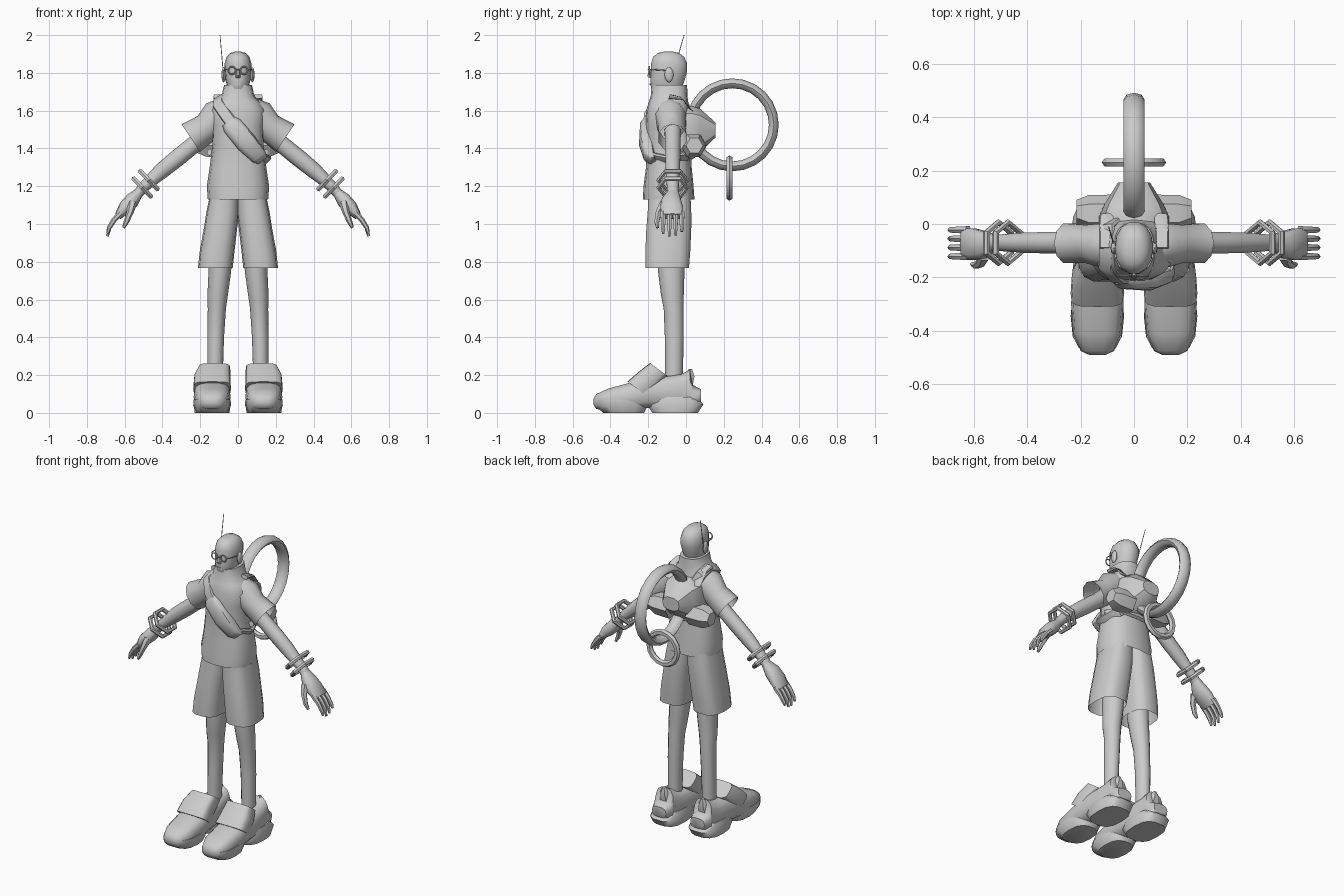
import bpy, bmesh, math
from mathutils import Vector as V

mat = bpy.data.materials.new("plain_grey")
mat.diffuse_color = (0.6, 0.6, 0.6, 1)
X, Y, Z = V((1, 0, 0)), V((0, 1, 0)), V((0, 0, 1))


def loft(name, secs, n=12, p=2.0, caps=(True, True), closed=False, angle=50):
    """Skin rings; each section is (centre, u half-axis vector, v half-axis vector)."""
    bm = bmesh.new()
    rings = []
    for c, u, v in secs:
        ring = []
        for i in range(n):
            a = 2 * math.pi * i / n
            ca, sa = math.cos(a), math.sin(a)
            cu = math.copysign(abs(ca) ** (2 / p), ca)
            sv = math.copysign(abs(sa) ** (2 / p), sa)
            ring.append(bm.verts.new(V(c) + u * cu + v * sv))
        rings.append(ring)
    m = len(rings)
    for k in range(m if closed else m - 1):
        a, b = rings[k], rings[(k + 1) % m]
        for i in range(n):
            j = (i + 1) % n
            bm.faces.new((a[i], a[j], b[j], b[i]))
    if not closed:
        if caps[0]:
            bm.faces.new(rings[0])
        if caps[1]:
            bm.faces.new(rings[-1])
    bmesh.ops.recalc_face_normals(bm, faces=bm.faces[:])
    me = bpy.data.meshes.new(name)
    bm.to_mesh(me)
    bm.free()
    ob = bpy.data.objects.new(name, me)
    bpy.context.collection.objects.link(ob)
    me.materials.append(mat)
    bpy.ops.object.select_all(action='DESELECT')
    ob.select_set(True)
    bpy.context.view_layer.objects.active = ob
    bpy.ops.object.shade_smooth_by_angle(angle=math.radians(angle))
    return ob


def upright(name, rows, **kw):
    """Rows of (z, centre x, half width, y front, y back)."""
    return loft(name, [((cx, (y0 + y1) / 2, z), X * hw, Y * (y1 - y0) / 2)
                       for z, cx, hw, y0, y1 in rows], **kw)


def lengthwise(name, rows, cx=0, **kw):
    """Rows of (y, z low, z high, half width)."""
    return loft(name, [((cx, y, (a + b) / 2), X * hw, Z * (b - a) / 2)
                       for y, a, b, hw in rows], **kw)


def hoop(name, centre, axis, start, R, radial, axial, seg, sec, **kw):
    axis, start = axis.normalized(), start.normalized()
    side = axis.cross(start)
    secs = []
    for k in range(seg):
        a = 2 * math.pi * k / seg
        d = start * math.cos(a) + side * math.sin(a)
        secs.append((V(centre) + d * R, d * radial, axis * axial))
    return loft(name, secs, n=sec, closed=True, **kw)


def tube(name, pts, radii, n=6, **kw):
    pts = [V(q) for q in pts]
    secs = []
    for i, q in enumerate(pts):
        d = (pts[min(i + 1, len(pts) - 1)] - pts[max(i - 1, 0)]).normalized()
        u = d.cross(Y if abs(d.y) < 0.9 else X).normalized()
        secs.append((q, u * radii[i], d.cross(u) * radii[i]))
    return loft(name, secs, n=n, **kw)


def ball(name, c, r, n=10, rows=6):
    secs = []
    for k in range(rows + 1):
        a = math.pi * (0.03 + 0.94 * k / rows)
        s = math.sin(a)
        secs.append(((c[0], c[1], c[2] - r[2] * math.cos(a)), X * r[0] * s, Y * r[1] * s))
    return loft(name, secs, n=n)


# Head and face
upright("head", [(1.62, 0, .05, -.15, -.03), (1.69, 0, .045, -.17, -.03), (1.72, 0, .055, -.188, -.02),
                 (1.76, 0, .066, -.19, -.005), (1.81, 0, .072, -.186, .008), (1.85, 0, .071, -.187, .008),
                 (1.885, 0, .06, -.176, -.008), (1.905, 0, .042, -.15, -.035), (1.912, 0, .018, -.12, -.065)],
        n=14, p=2.2)
loft("nose", [((0, -.185, 1.815), X * .007, Y * .008), ((0, -.192, 1.785), X * .014, Y * .016),
              ((0, -.187, 1.772), X * .011, Y * .008)], n=6)
loft("mouth", [((0, -.187, 1.735), X * .018, Y * .006), ((0, -.187, 1.745), X * .018, Y * .006)], n=8)
tube("glasses_bridge", [(-.012, -.2, 1.817), (.012, -.2, 1.817)], [.003] * 2)
for s in (-1, 1):
    ball("ear", (s * .076, -.09, 1.79), (.012, .024, .04), n=8)
    hoop("glasses_rim", (s * .032, -.194, 1.813), Y, X, .02, .004, .004, 12, 6)
    tube("glasses_arm", [(s * .052, -.192, 1.817), (s * .072, -.16, 1.817), (s * .076, -.09, 1.812)], [.003] * 3)
tube("antenna", [(-.074, -.08, 1.76), (-.095, -.01, 2.0)], [.003, .002], n=5)

# Shirt with tall collar, open at the hem
upright("shirt", [(1.13, 0, .16, -.228, .045), (1.2, 0, .165, -.225, .04), (1.3, 0, .15, -.212, .03),
                  (1.42, 0, .135, -.21, .025), (1.52, 0, .14, -.215, .025), (1.6, 0, .148, -.21, .02),
                  (1.645, 0, .12, -.198, .012), (1.675, 0, .088, -.187, .008), (1.735, 0, .074, -.182, .006)],
        n=16, p=2.5, caps=(False, True))

for s in (-1, 1):
    # Shorts
    upright("shorts_leg", [(1.17, s * .07, .075, -.2, .025), (1.06, s * .081, .087, -.205, .03),
                           (.98, s * .092, .088, -.212, .03), (.86, s * .11, .092, -.217, .025),
                           (.768, s * .12, .092, -.217, .018)], n=14, p=2.8, caps=(False, True)[::-1])

    # Legs
    upright("leg", [(.95, s * .09, .06, -.16, .0), (.75, s * .096, .06, -.148, -.008),
                    (.62, s * .108, .054, -.132, -.012), (.55, s * .112, .048, -.118, -.012),
                    (.4, s * .118, .044, -.112, -.012), (.15, s * .122, .04, -.112, -.018)], n=12)

    # Shoes with soles and instep band
    cx = s * .137
    lengthwise("shoe", [(-.49, .045, .075, .03), (-.475, .02, .1, .062), (-.41, .01, .13, .09),
                        (-.3, .01, .16, .098), (-.2, .025, .19, .095), (-.1, .015, .195, .085),
                        (-.03, .005, .205, .078), (.02, .005, .23, .065), (.035, .01, .15, .07),
                        (.08, .06, .125, .05)], cx=cx, n=14, p=2.8)
    upright("heel_sole", [(0, cx, .092, -.18, .065), (.045, cx, .098, -.21, .095),
                          (.085, cx, .085, -.19, .055)], n=14, p=2.8)
    upright("toe_sole", [(.0, cx, .082, -.44, -.22), (.04, cx, .1, -.488, -.2),
                         (.07, cx, .098, -.488, -.2)], n=14, p=2.6)
    nrm = V((0, -.05, .0375))
    loft("shoe_band", [((cx, -.26, .128), X * .1, nrm), ((cx, -.2, .181), X * .096, nrm),
                       ((cx - s * .012, -.145, .23), X * .084, nrm * .9)], n=16, p=4)
    tube("heel_tab", [(cx, .0, .16), (cx, .02, .2), (cx, .025, .232)], [.045, .03, .01], n=6)

    # Flared sleeves
    t = math.radians(56)
    u = V((s * math.cos(t), 0, math.sin(t)))
    loft("sleeve", [((s * .06, -.085, 1.585), u * .09, Y * .085), ((s * .115, -.08, 1.56), u * .095, Y * .085),
                    ((s * .168, -.075, 1.508), u * .078, Y * .075), ((s * .25, -.072, 1.455), u * .088, Y * .078)],
         n=10, caps=(True, False))

    # Arms
    t = math.radians(48)
    u = V((s * math.cos(t), 0, math.sin(t)))
    loft("arm", [((s * x, -.07, z), u * a, Y * b) for x, z, a, b in
                 ((.15, 1.49, .05, .045), (.225, 1.427, .045, .043), (.32, 1.35, .046, .042),
                  (.4, 1.285, .043, .04), (.49, 1.205, .03, .033), (.54, 1.15, .026, .033))], n=10)

    # Hands
    loft("palm", [((s * x, y, z), u * a, Y * b) for x, y, z, a, b in
                  ((.525, -.07, 1.165, .026, .032), (.56, -.078, 1.125, .04, .052),
                   (.6, -.076, 1.085, .037, .062), (.637, -.072, 1.04, .02, .058))], n=10, p=2.4)
    for k, tip in enumerate((.96, .94, .935, .95)):
        y = -.022 - k * .033
        tube("finger", [(s * .62, y, 1.06), (s * .657, y, 1.02), (s * .682, y, .98), (s * .691, y, tip)],
             [.016, .014, .012, .007])
    tube("thumb", [(s * .56, -.115, 1.11), (s * .572, -.145, 1.06), (s * .592, -.155, 1.01), (s * .606, -.15, .98)],
         [.026, .018, .014, .008])

    # Faceted bracelets
    ax = V((s * .72, 0, -.69))
    for x, z in ((.472, 1.232), (.507, 1.193)):
        hoop("bracelet", (s * x, -.07, z), ax, Y, .076, .012, .014, 6, 6, angle=30)

    # Side pouches
    loft("side_pouch", [((s * x, y, 1.415), Y * r, Z * r) for x, y, r in
                        ((.07, .04, .07), (.17, .04, .068), (.215, .045, .045))], n=6, angle=25)

    # Pack shoulder straps
    loft("shoulder_strap", [((s * x, y, z), X * .025, V((0, -y - .08, .06)).normalized() * .012)
                            for x, y, z in ((.1, .03, 1.6), (.105, -.02, 1.665), (.105, -.09, 1.675))], n=8, p=4)

# Cross-body strap, a flat closed band around the torso
path = [(-.1, -.08, 1.668), (-.105, -.165, 1.635), (-.06, -.21, 1.57), (.03, -.222, 1.45), (.11, -.195, 1.36),
        (.15, -.09, 1.335), (.12, .005, 1.36), (.03, .035, 1.43), (-.06, .025, 1.57), (-.1, -.01, 1.65)]
path = [V(q) for q in path]
mid = V((0, -.09, 1.5))
secs = []
for i, q in enumerate(path):
    d = (path[(i + 1) % len(path)] - path[i - 1]).normalized()
    out = q - mid
    out = (out - d * out.dot(d)).normalized()
    secs.append((q, d.cross(out) * .032, out * .012))
loft("cross_strap", secs, n=8, p=4, closed=True)

# Chest bag lying along the strap
w = V((.78, 0, .6)).normalized()
loft("chest_bag", [((x, y, z), w * a, Y * b) for x, y, z, a, b in
                   ((-.05, -.205, 1.545, .04, .02), (-.03, -.21, 1.52, .054, .034),
                    (.045, -.212, 1.43, .056, .037), (.11, -.195, 1.355, .045, .03),
                    (.13, -.18, 1.335, .03, .018))], n=10, p=3)
tube("waist_strap", [(-.15, -.08, 1.38), (-.12, .01, 1.37), (0, .032, 1.36), (.12, .01, 1.37), (.15, -.08, 1.38)],
     [.018] * 5, n=6)

# Backpack
lengthwise("backpack", [(-.02, 1.36, 1.63, .13), (.03, 1.36, 1.63, .13), (.075, 1.375, 1.615, .11),
                        (.155, 1.455, 1.54, .06)], n=10, p=2.6, angle=35)

# Large upright hoop with a small linked ring
hoop("large_hoop", (0, .245, 1.525), X, Y, .22, .026, .04, 24, 8)
hoop("small_ring", (0, .23, 1.243), Y, X, .1, .02, .018, 16, 6, angle=35)
